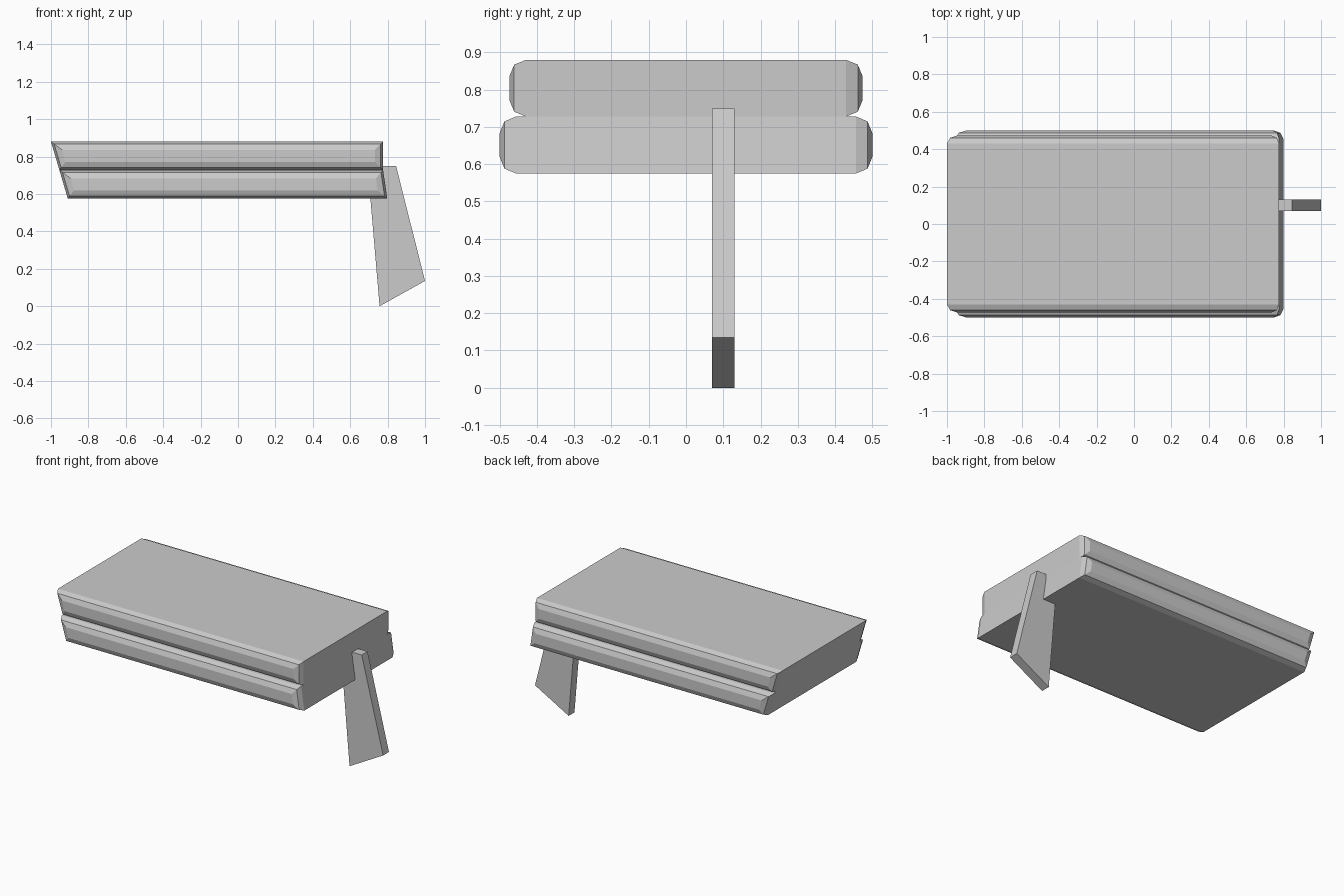
import bpy
import bmesh

cube = bpy.data.objects.get("Cube")
if cube:
    bpy.data.objects.remove(cube, do_unlink=True)

grey = bpy.data.materials.new("plain_grey")
grey.use_nodes = True
color = (0.6, 0.6, 0.6, 1)
grey.diffuse_color = color
grey.node_tree.nodes["Principled BSDF"].inputs["Base Color"].default_value = color


def extruded(name, profile, y0, y1, bevel=0):
    """Extrude an x-z profile along y; optionally round the rims of both y faces."""
    bm = bmesh.new()
    face = bm.faces.new([bm.verts.new((x, y0, z)) for x, z in profile])
    grown = bmesh.ops.extrude_face_region(bm, geom=[face])["geom"]
    verts = [v for v in grown if isinstance(v, bmesh.types.BMVert)]
    bmesh.ops.translate(bm, verts=verts, vec=(0, y1 - y0, 0))
    bmesh.ops.recalc_face_normals(bm, faces=bm.faces[:])
    if bevel:
        rims = [e for e in bm.edges if abs(e.verts[0].co.y - e.verts[1].co.y) < 1e-4]
        bmesh.ops.bevel(bm, geom=rims, offset=bevel, offset_type='OFFSET',
                        segments=2, profile=0.5, affect='EDGES')
    mesh = bpy.data.meshes.new(name)
    bm.to_mesh(mesh)
    bm.free()
    mesh.materials.append(grey)
    obj = bpy.data.objects.new(name, mesh)
    bpy.context.collection.objects.link(obj)
    return obj


# Two stacked slabs with slanted ends
extruded("upper_slab", [(-0.955, 0.728), (0.776, 0.728), (0.776, 0.88), (-1.0, 0.88)],
         -0.474, 0.474, 0.044)
extruded("lower_slab", [(-0.91, 0.575), (0.798, 0.575), (0.776, 0.728), (-0.955, 0.728)],
         -0.5, 0.5, 0.044)

# Tapered blade hanging from the end
extruded("support_blade", [(0.757, 0), (1.0, 0.135), (0.845, 0.75), (0.693, 0.75)],
         0.07, 0.13)
